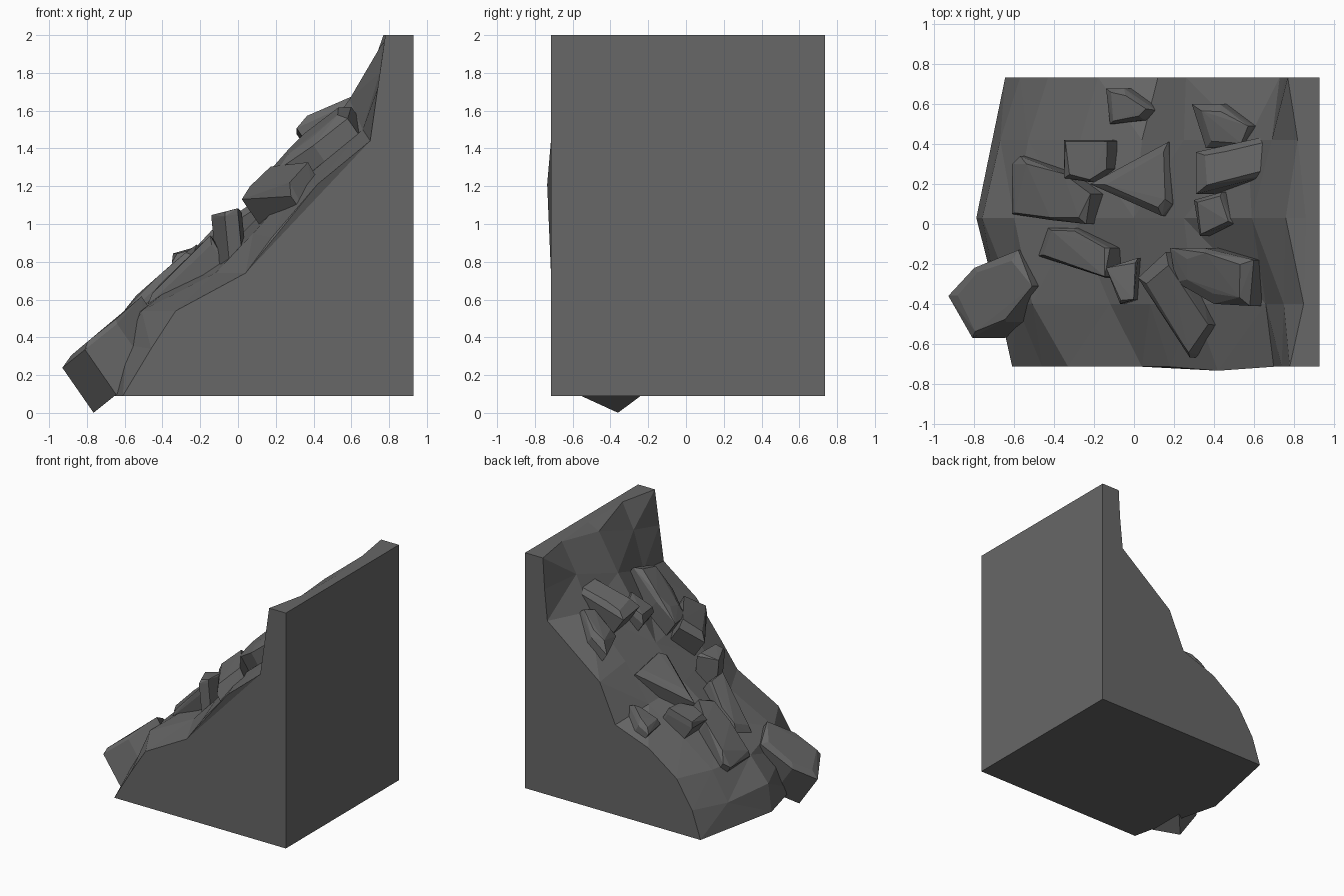
import bpy, bmesh, random
from mathutils import Vector

if "Cube" in bpy.data.objects:
    bpy.data.objects.remove(bpy.data.objects["Cube"])

random.seed(4)
stone = bpy.data.materials.new("dark grey stone")
stone.diffuse_color = (0.135, 0.135, 0.135, 1)
stone.use_nodes = True
stone.node_tree.nodes["Principled BSDF"].inputs["Base Color"].default_value = stone.diffuse_color


def finish(bm, name):
    bmesh.ops.recalc_face_normals(bm, faces=bm.faces[:])
    mesh = bpy.data.meshes.new(name)
    bm.to_mesh(mesh)
    bm.free()
    mesh.materials.append(stone)
    obj = bpy.data.objects.new(name, mesh)
    bpy.context.collection.objects.link(obj)
    return obj


# Hillside block: x,z slope profiles at five depths, closed by the back wall
rows = [
    (-0.715, [(-.61, .09), (-.46, .34), (-.33, .54), (.04, .74), (.18, .93),
              (.42, 1.21), (.70, 1.44), (.74, 1.72), (.78, 2)]),
    (-0.40, [(-.68, .09), (-.59, .36), (-.51, .54), (-.12, .74), (.08, .95),
             (.30, 1.20), (.66, 1.50), (.75, 1.80), (.85, 2)]),
    (0.03, [(-.79, .09), (-.76, .31), (-.60, .50), (-.30, .71), (0, .93),
            (.25, 1.18), (.59, 1.66), (.76, 1.95), (.86, 2)]),
    (0.42, [(-.71, .09), (-.67, .28), (-.53, .51), (-.27, .70), (.04, .89),
            (.25, 1.18), (.57, 1.50), (.69, 1.77), (.82, 2)]),
    (0.735, [(-.645, .09), (-.57, .31), (-.43, .53), (-.18, .71), (.12, .82),
             (.26, 1.13), (.73, 1.50), (.755, 1.75), (.77, 2)]),
]
bm = bmesh.new()
rings = [[bm.verts.new((x, y, z)) for x, z in prof + [(.93, 2), (.93, .09)]]
         for y, prof in rows]
rings[0][5].co.y = -0.735          # slight bulge of the front side
n = len(rings[0])
for a, b in zip(rings, rings[1:]):
    for i in range(n):
        j = (i + 1) % n
        bm.faces.new((a[i], a[j], b[j], b[i]))
bm.faces.new(rings[0])
bm.faces.new(rings[-1])
bm.normal_update()
bmesh.ops.triangulate(bm, faces=bm.faces[:], ngon_method='EAR_CLIP')
finish(bm, "hillside")


def rock(name, outline, z, gx, gy, depth, inset=0.85, lift=0.025, lean=0.57):
    """Faceted stone: sloped plan outline, uneven smaller cap, sunk base."""
    cx = sum(p[0] for p in outline) / len(outline)
    cy = sum(p[1] for p in outline) / len(outline)
    sink = Vector((lean, 0, -(1 - lean * lean) ** 0.5)) * depth
    bm = bmesh.new()
    for x, y in outline:
        dx, dy = x - cx, y - cy
        k = inset + random.uniform(-.12, .12)
        rim = Vector((x, y, z - lift + gx * dx + gy * dy))
        cap = Vector((cx + dx * k, cy + dy * k,
                      z + lift * random.uniform(.3, 1.3) + (gx * dx + gy * dy) * k))
        for p in (rim, cap, rim + sink):
            bm.verts.new(p)
    bmesh.ops.convex_hull(bm, input=bm.verts[:])
    bmesh.ops.delete(bm, geom=[v for v in bm.verts if not v.link_faces], context='VERTS')
    bmesh.ops.dissolve_limit(bm, angle_limit=0.03, verts=bm.verts[:], edges=bm.edges[:])
    return finish(bm, name)


# Lower stones
rock("foot_boulder", [(-.93, -.36), (-.80, -.22), (-.58, -.13), (-.50, -.31),
                      (-.64, -.49), (-.81, -.57)], .435, .80, 0, .29, .85, .02)
rock("lower_left_slab", [(-.61, .30), (-.57, .34), (-.35, .26), (-.20, .15),
                         (-.24, .0), (-.42, .02), (-.61, .05)], .69, .9, 0, .2)
rock("lower_right_slab", [(-.43, -.02), (-.30, -.02), (-.12, -.12),
                          (-.14, -.27), (-.48, -.16)], .77, .95, 0, .2)
# Middle stones
rock("block_stone", [(-.35, .42), (-.13, .42), (-.12, .27), (-.22, .21),
                     (-.35, .23)], .85, .25, 0, .28)
rock("back_stone", [(-.14, .68), (-.05, .68), (.11, .57), (.05, .52),
                    (-.12, .50)], .87, .5, 0, .2, .7)
rock("wedge_stone", [(-.22, .20), (.17, .41), (.19, .10), (.14, .04)],
     1.08, .6, -.1, .2, .75)
rock("upright_stone", [(-.14, -.22), (.02, -.17), (.0, -.38), (-.07, -.40)],
     1.06, .2, 0, .28, .9, .015, .1)
rock("leaning_slab", [(.02, -.27), (.16, -.14), (.38, -.51), (.28, -.67)],
     1.23, .6, .35, .26, .85, .03)
# Upper stones
rock("front_ledge_stone", [(.18, -.12), (.35, -.12), (.60, -.18), (.58, -.41),
                           (.40, -.40), (.21, -.29)], 1.46, .8, .2, .25, .7)
rock("small_upper_stone", [(.30, .12), (.44, .16), (.50, .0), (.33, -.06)],
     1.45, .8, 0, .22)
rock("upper_ledge_stone", [(.31, .36), (.46, .37), (.71, .45), (.70, .25),
                           (.45, .20), (.31, .15)], 1.60, .5, -.15, .3, .8)
rock("upper_back_stone", [(.29, .60), (.43, .60), (.60, .49), (.55, .39),
                          (.36, .38)], 1.43, .75, 0, .22, .75)
